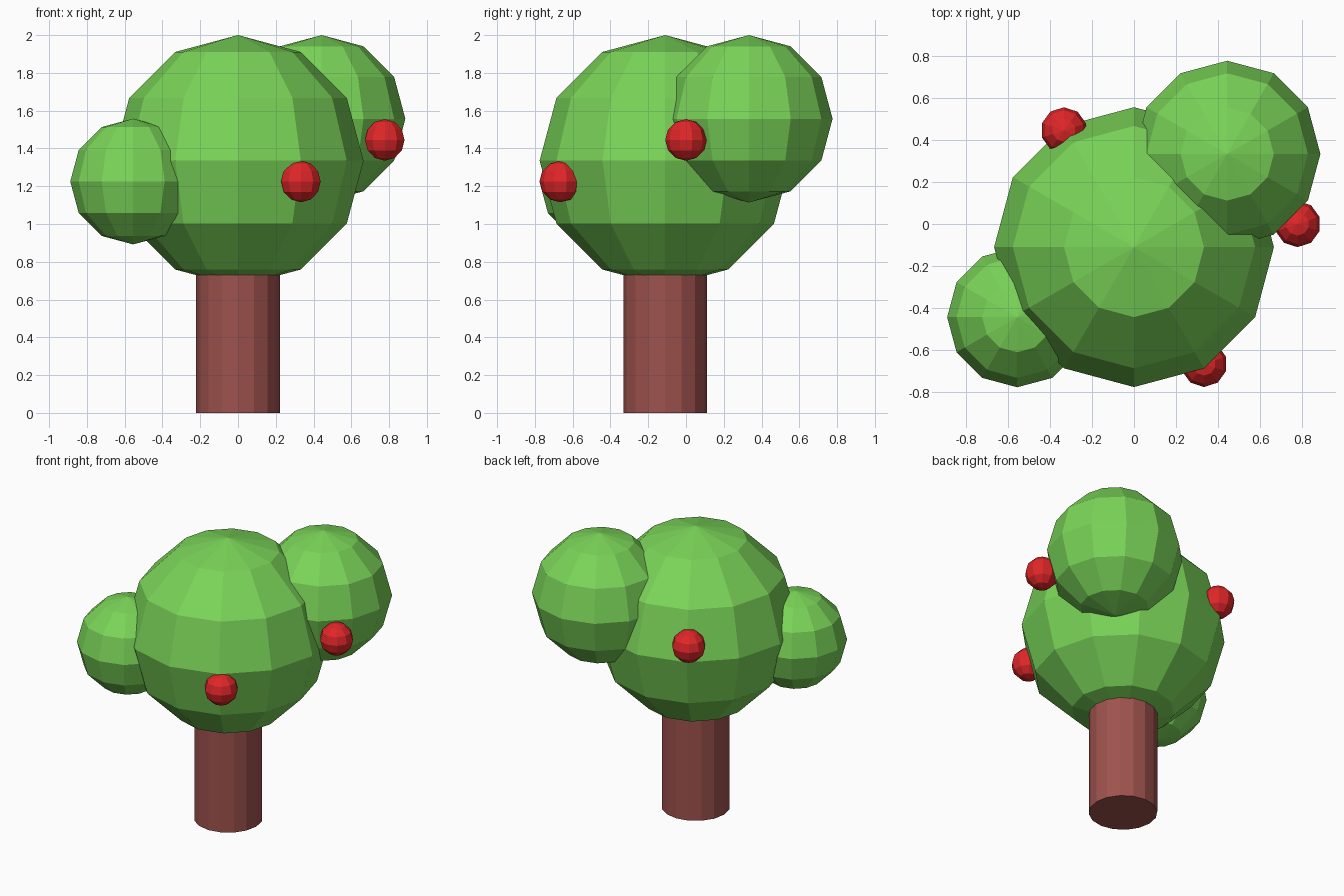
import bpy

if "Cube" in bpy.data.objects:
    bpy.data.objects.remove(bpy.data.objects["Cube"])


def material(name, rgb):
    """Flat colour from 0-255 sRGB values, stored as linear."""
    m = bpy.data.materials.new(name)
    lin = [((c / 255 + 0.055) / 1.055) ** 2.4 for c in rgb]
    m.diffuse_color = (*lin, 1)
    m.use_nodes = True
    m.node_tree.nodes["Principled BSDF"].inputs["Base Color"].default_value = m.diffuse_color
    return m


green = material("leaf_green", (122, 212, 88))
brown = material("bark_brown", (158, 82, 77))
red = material("fruit_red", (224, 38, 40))


def finish(name, mat):
    ob = bpy.context.object
    ob.name = name
    ob.data.materials.append(mat)
    bpy.ops.object.shade_flat()


def ball(name, centre, radius, segments, mat):
    bpy.ops.mesh.primitive_uv_sphere_add(
        segments=segments, ring_count=6, radius=radius, location=centre)
    finish(name, mat)


# Trunk, running up into the crown
TRUNK_H = 0.89
bpy.ops.mesh.primitive_cylinder_add(
    vertices=16, radius=0.222, depth=TRUNK_H, location=(0, -0.11, TRUNK_H / 2))
finish("trunk", brown)

# Foliage: one large crown with two smaller clumps
ball("crown", (0, -0.11, 1.335), 0.665, 12, green)
ball("back_right_clump", (0.443, 0.333, 1.557), 0.443, 12, green)
ball("front_left_clump", (-0.555, -0.443, 1.225), 0.333, 12, green)

# Fruit sitting on the foliage
fruit = {
    "front_fruit": (0.333, -0.665, 1.225),
    "right_fruit": (0.777, 0, 1.445),
    "back_fruit": (-0.333, 0.445, 1.445),
}
for name, centre in fruit.items():
    ball(name, centre, 0.11, 10, red)
